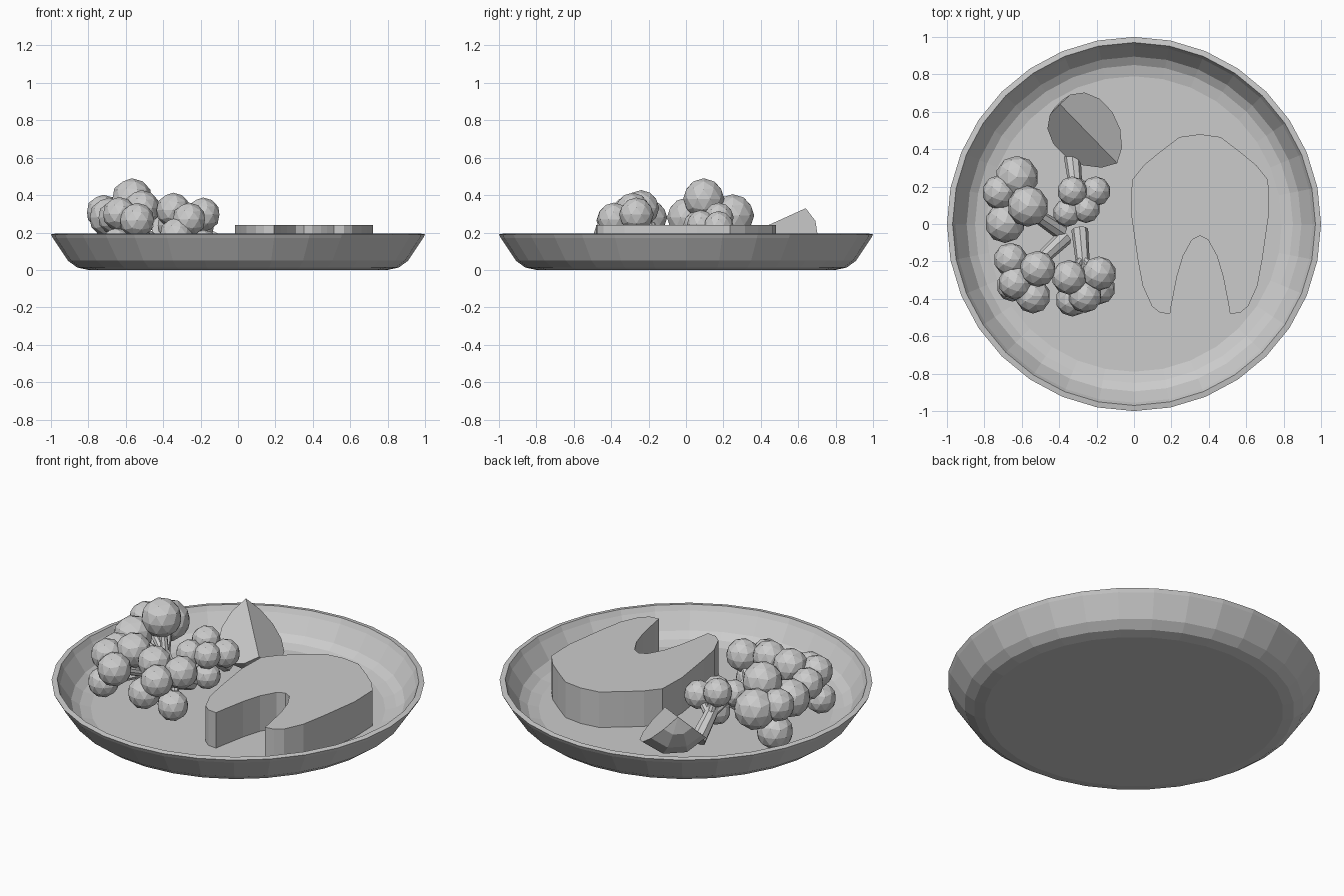
import bpy, bmesh, math
from mathutils import Vector, Matrix

cube = bpy.data.objects.get("Cube")
if cube:
    bpy.data.objects.remove(cube, do_unlink=True)

grey = bpy.data.materials.new("plain_grey")
grey.use_nodes = True
grey.diffuse_color = (0.6, 0.6, 0.6, 1)
grey.node_tree.nodes["Principled BSDF"].inputs["Base Color"].default_value = (0.6, 0.6, 0.6, 1)


def finish(bm, name):
    """Turn a bmesh into a flat-shaded grey object."""
    bmesh.ops.remove_doubles(bm, verts=bm.verts, dist=0.0005)
    bmesh.ops.recalc_face_normals(bm, faces=bm.faces)
    mesh = bpy.data.meshes.new(name)
    bm.to_mesh(mesh)
    bm.free()
    mesh.materials.append(grey)
    obj = bpy.data.objects.new(name, mesh)
    bpy.context.collection.objects.link(obj)
    return obj


def spin_profile(bm, points, axis, centre, angle, steps):
    verts = [bm.verts.new(p) for p in points]
    edges = [bm.edges.new(pair) for pair in zip(verts, verts[1:])]
    bmesh.ops.spin(bm, geom=verts + edges, cent=centre, axis=axis,
                   angle=angle, steps=steps)


# Plate: outer wall, rim and dished inside
profile = [(0, 0), (0.8, 0), (0.86, 0.013), (0.91, 0.05), (0.99, 0.17), (1, 0.19),
           (0.97, 0.195), (0.955, 0.165), (0.895, 0.075), (0.85, 0.045), (0.79, 0.03), (0, 0.03)]
bm = bmesh.new()
spin_profile(bm, [(0, r, z) for r, z in profile], (0, 0, 1), (0, 0, 0), math.tau, 32)
finish(bm, "plate")

# Steak: mirrored horseshoe outline, extruded
half = [(0, 0.48), (0.11, 0.465), (0.215, 0.385), (0.32, 0.31), (0.364, 0.235), (0.369, 0.06),
        (0.333, -0.19), (0.307, -0.33), (0.257, -0.44), (0.214, -0.475), (0.16, -0.48),
        (0.154, -0.44), (0.123, -0.28), (0.09, -0.17), (0.043, -0.085), (0, -0.062)]
half[3] = (0.3, 0.315)
outline = half + [(-x, y) for x, y in half[-2:0:-1]]
bm = bmesh.new()
base = bm.faces.new([bm.verts.new((0.353 + x, y, 0.03)) for x, y in outline])
top = bmesh.ops.extrude_face_region(bm, geom=[base], use_keep_orig=True)["geom"]
bmesh.ops.translate(bm, vec=(0, 0, 0.21),
                    verts=[v for v in top if isinstance(v, bmesh.types.BMVert)])
finish(bm, "steak")

# Lemon wedge: half discs either side of a sloping ridge, joined by the rind
high, low = Vector((-0.396, 0.64, 0.33)), Vector((-0.09, 0.325, 0.187))
middle, along = (high + low) / 2, (low - high).normalized()
side = along.cross(Vector((0, 0, 1))).normalized()
down = along.cross(side).normalized()
if down.z > 0:
    down = -down
radius, opening = (low - high).length / 2, math.radians(50)
arc = []
for i in range(8):
    a = math.pi * i / 7
    out = down * math.cos(opening) + side * math.sin(opening)
    arc.append(middle - along * radius * math.cos(a) + out * radius * math.sin(a))
turn = 2 * opening
if (Matrix.Rotation(opening, 3, along) @ (arc[3] - middle)).z > arc[3].z - middle.z:
    turn = -turn
bm = bmesh.new()
spin_profile(bm, arc, along, middle, turn, 3)
bmesh.ops.remove_doubles(bm, verts=bm.verts, dist=0.0005)
bmesh.ops.holes_fill(bm, edges=[e for e in bm.edges if e.is_boundary], sides=0)
bmesh.ops.connect_verts_concave(bm, faces=bm.faces)
bm.free()
bm = bmesh.new()
spin_profile(bm, arc, along, middle, turn, 3)
bm.verts.ensure_lookup_table()
for sign in (0, 1):
    spun = Matrix.Rotation(turn * sign, 3, along)
    bm.faces.new([bm.verts.new(middle + spun @ (p - middle)) for p in arc])
finish(bm, "lemon_wedge")


# Broccoli: faceted florets on a tapered stalk
def broccoli(name, florets, foot, crown):
    bm = bmesh.new()
    for x, y, z, r in florets:
        bmesh.ops.create_icosphere(bm, subdivisions=2, radius=r,
                                   matrix=Matrix.Translation((x, y, z)))
    finish(bm, name + "_florets")

    foot, crown = Vector(foot), Vector(crown)
    bm = bmesh.new()

    def stalk(a, b, r1, r2):
        turn = (b - a).to_track_quat("Z", "Y").to_matrix().to_4x4()
        bmesh.ops.create_cone(bm, cap_ends=True, segments=8, radius1=r1, radius2=r2,
                              depth=(b - a).length,
                              matrix=Matrix.Translation((a + b) / 2) @ turn)
    stalk(foot, crown, 0.045, 0.035)
    for x, y, z, r in florets:
        stalk(foot.lerp(crown, 0.7), Vector((x, y, z)), 0.022, 0.022)
    finish(bm, name + "_stalk")


broccoli("back_right_broccoli",
         [(-0.626, 0.25, 0.29, 0.115), (-0.567, 0.095, 0.38, 0.11), (-0.72, 0.17, 0.31, 0.092),
          (-0.69, 0.005, 0.28, 0.107), (-0.68, 0.14, 0.13, 0.1)],
         (-0.39, -0.04, 0.1), (-0.54, 0.06, 0.22))
broccoli("front_right_broccoli",
         [(-0.66, -0.19, 0.28, 0.09), (-0.635, -0.315, 0.3, 0.09), (-0.54, -0.385, 0.265, 0.094),
          (-0.515, -0.24, 0.33, 0.097), (-0.65, -0.33, 0.14, 0.085)],
         (-0.37, -0.07, 0.1), (-0.53, -0.22, 0.21))
broccoli("back_left_broccoli",
         [(-0.33, 0.175, 0.28, 0.08), (-0.205, 0.175, 0.235, 0.08), (-0.257, 0.08, 0.245, 0.075),
          (-0.358, 0.06, 0.24, 0.075), (-0.265, 0.09, 0.12, 0.075)],
         (-0.33, 0.36, 0.07), (-0.31, 0.18, 0.19))
broccoli("front_left_broccoli",
         [(-0.347, -0.285, 0.32, 0.093), (-0.187, -0.265, 0.295, 0.092),
          (-0.262, -0.385, 0.27, 0.09), (-0.33, -0.405, 0.19, 0.09), (-0.185, -0.345, 0.13, 0.085)],
         (-0.29, -0.03, 0.12), (-0.27, -0.25, 0.21))
